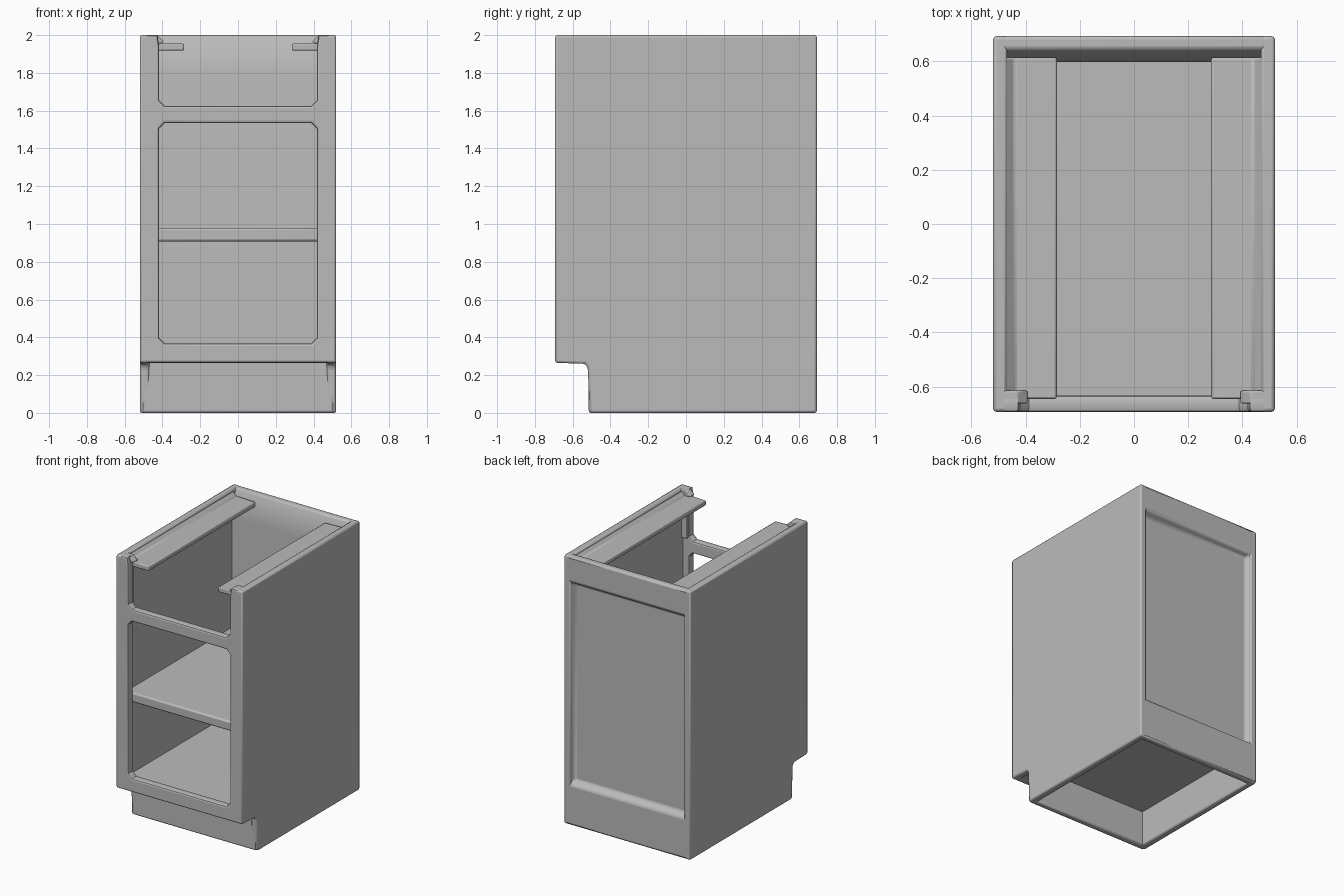
import bpy
import bmesh
from mathutils import Vector

if "Cube" in bpy.data.objects:
    bpy.data.objects.remove(bpy.data.objects["Cube"])

grey = bpy.data.materials.new("plain_grey")
grey.use_nodes = True
grey.diffuse_color = (0.5, 0.5, 0.5, 1)
grey.node_tree.nodes["Principled BSDF"].inputs["Base Color"].default_value = grey.diffuse_color

W, D, H = 0.52, 0.693, 2.0   # half width, half depth, height
IN = 0.468                   # inner face of the sides
SOFT = 0.012                 # softened edge width


def finish(obj):
    obj.data.materials.clear()
    obj.data.materials.append(grey)
    bpy.ops.object.select_all(action="DESELECT")
    obj.select_set(True)
    bpy.context.view_layer.objects.active = obj
    bpy.ops.object.shade_smooth_by_angle()


def prism(name, axis, start, end, profile, edit=None, soft=SOFT):
    """Extrude a profile along x (points are y, z) or along y (points are x, z)."""
    bm = bmesh.new()
    place = (lambda a, b: (start, a, b)) if axis == "x" else (lambda a, b: (a, start, b))
    face = bm.faces.new([bm.verts.new(place(a, b)) for a, b in profile])
    out = bmesh.ops.extrude_face_region(bm, geom=[face])
    shift = Vector((end - start, 0, 0)) if axis == "x" else Vector((0, end - start, 0))
    moved = [v for v in out["geom"] if isinstance(v, bmesh.types.BMVert)]
    bmesh.ops.translate(bm, vec=shift, verts=moved)
    bmesh.ops.recalc_face_normals(bm, faces=bm.faces)
    if edit:
        edit(bm)
    mesh = bpy.data.meshes.new(name)
    bm.to_mesh(mesh)
    bm.free()
    obj = bpy.data.objects.new(name, mesh)
    bpy.context.collection.objects.link(obj)
    bevel = obj.modifiers.new("soft_edges", "BEVEL")
    bevel.width, bevel.segments, bevel.limit_method = soft, 2, "ANGLE"
    finish(obj)
    return obj


def box(name, x, y, z, soft=SOFT):
    return prism(name, "x", x[0], x[1],
                 [(y[0], z[0]), (y[1], z[0]), (y[1], z[1]), (y[0], z[1])], soft=soft)


# Side panels with the toe notch
side = [(-0.51, 0), (D, 0), (D, H), (-D, H), (-D, 0.265), (-0.535, 0.26), (-0.52, 0.24)]
for s, label in ((1, "left"), (-1, "right")):
    prism(label + "_side", "x", s * IN, s * W, side)

# Front frame: outline with the open drawer notch, and one door opening
c, o = 0.03, 0.418
notch = [(o + 0.01, H), (o, H - 0.06), (o, 1.625 + c), (o - c, 1.625)]
outline = [(-0.505, 0.265), (0.505, 0.265), (0.505, H)] + notch
outline += [(-x, z) for x, z in reversed(notch)] + [(-0.505, H)]
corner = [(o - c, 0.367), (o, 0.367 + c), (o, 1.535 - c), (o - c, 1.535)]
opening = corner + [(-x, z) for x, z in reversed(corner)]
curve = bpy.data.curves.new("front_frame", "CURVE")
curve.dimensions, curve.fill_mode = "2D", "BOTH"
for loop in (outline, opening):
    spline = curve.splines.new("POLY")
    spline.points.add(len(loop) - 1)
    spline.use_cyclic_u = True
    for point, (x, z) in zip(spline.points, loop):
        point.co = (x, z, 0, 1)
thick = 0.06
curve.bevel_depth, curve.bevel_resolution = SOFT, 1
curve.offset = -SOFT
curve.extrude = thick / 2 - SOFT
frame = bpy.data.objects.new("front_frame", curve)
bpy.context.collection.objects.link(frame)
frame.rotation_euler.x = 1.5707963
frame.location.y = -D + thick / 2
bpy.ops.object.select_all(action="DESELECT")
frame.select_set(True)
bpy.context.view_layer.objects.active = frame
bpy.ops.object.convert(target="MESH")
finish(frame)

# Corner posts thickening the frame uprights at the top
for s, label in ((1, "left"), (-1, "right")):
    prism(label + "_corner_post", "y", -D + 0.03, -0.615,
          [(s * 0.5, 1.64), (s * 0.425, 1.64), (s * 0.425, 1.95),
           (s * 0.39, 1.965), (s * 0.43, H), (s * 0.5, H)], soft=0.006)


# Back with a sloped rectangular recess
def recess(bm):
    face = max(bm.faces, key=lambda f: f.calc_center_median().y)
    bmesh.ops.inset_region(bm, faces=[face], thickness=0.04)
    for v in face.verts:
        v.co.z = 1.81 if v.co.z > 1 else 0.3
    bmesh.ops.inset_region(bm, faces=[face], thickness=0.035, depth=-0.045)


back = [(D, 0), (D, H), (0.645, H), (0.608, 1.92), (0.597, 1.8), (0.597, 0.27), (0.645, 0.265), (0.645, 0)]
prism("back_panel", "x", -0.507, 0.507, back, recess)

# Toe board, floor and shelf
box("toe_board", (-0.507, 0.507), (-0.515, -0.465), (0, 0.28))
box("floor", (-IN - 0.01, IN + 0.01), (-0.66, 0.62), (0.266, 0.345))
box("shelf", (-IN - 0.01, IN + 0.01), (-0.645, 0.61), (0.908, 0.98))

# Top mounting strips with a sloped joint against the sides
for s, label in ((1, "left"), (-1, "right")):
    strip = [(0.49, 1.99), (0.475, 1.99), (0.44, 1.96), (0.285, 1.955), (0.285, 1.918), (0.49, 1.918)]
    prism(label + "_top_strip", "y", -0.645, 0.615, [(s * x, z) for x, z in strip], soft=0.01)
